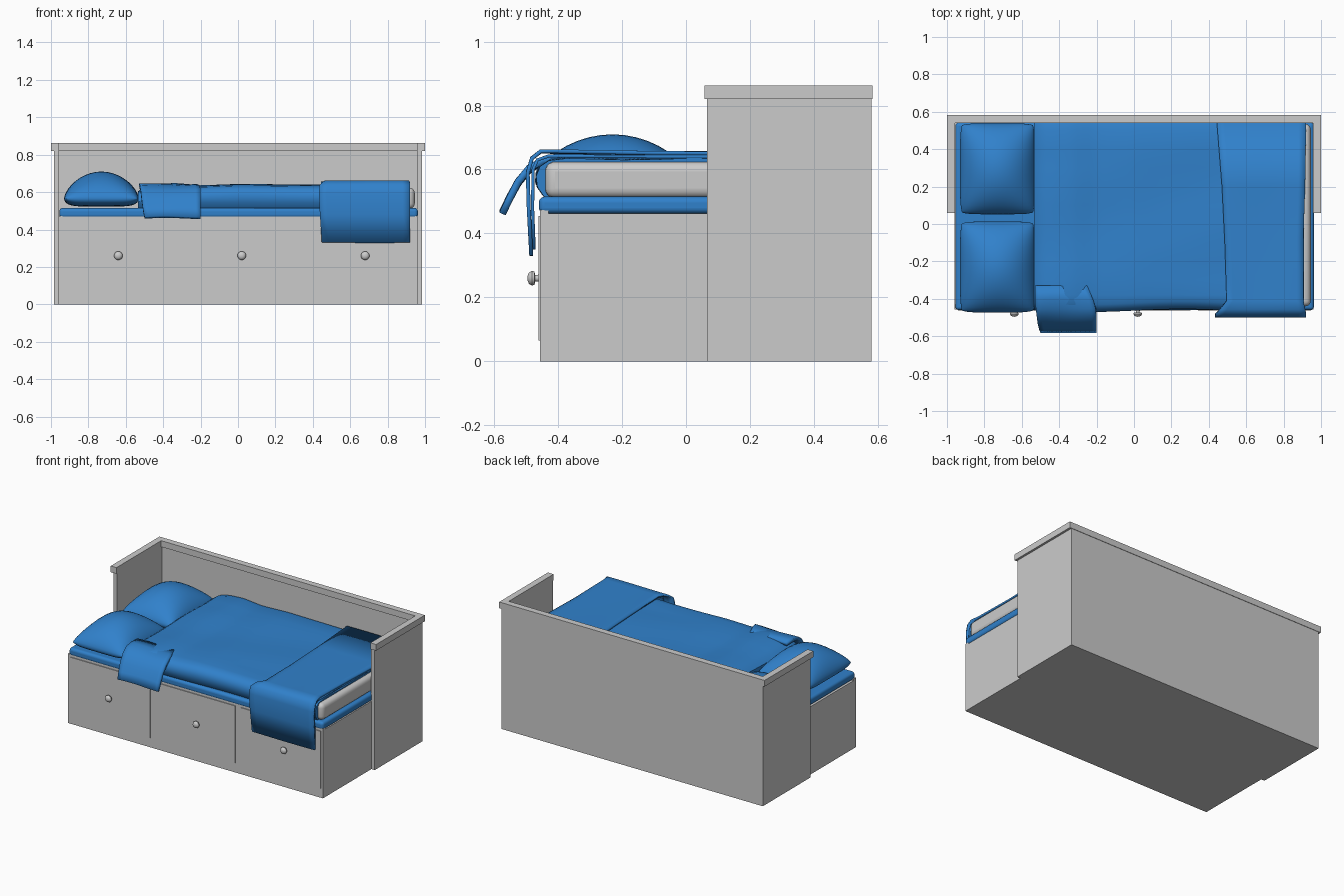
import bpy, bmesh, math

if "Cube" in bpy.data.objects:
    bpy.data.objects.remove(bpy.data.objects["Cube"])

blue = bpy.data.materials.new("blue_fabric")
blue.diffuse_color = (0.03, 0.22, 0.6, 1)
blue.use_nodes = True
blue.node_tree.nodes["Principled BSDF"].inputs["Base Color"].default_value = blue.diffuse_color


def make(name, verts, faces, mat=None):
    me = bpy.data.meshes.new(name)
    me.from_pydata(verts, [], faces)
    bm = bmesh.new()
    bm.from_mesh(me)
    bmesh.ops.remove_doubles(bm, verts=bm.verts, dist=1e-5)
    bmesh.ops.recalc_face_normals(bm, faces=bm.faces)
    bm.to_mesh(me)
    bm.free()
    ob = bpy.data.objects.new(name, me)
    bpy.context.collection.objects.link(ob)
    if mat:
        me.materials.append(mat)
    return ob


def smooth(ob, angle=40):
    bpy.ops.object.select_all(action='DESELECT')
    bpy.context.view_layer.objects.active = ob
    ob.select_set(True)
    bpy.ops.object.shade_smooth_by_angle(angle=math.radians(angle))


def box(name, x0, x1, y0, y1, z0, z1, bevel=0, mat=None):
    v = [(x, y, z) for x in (x0, x1) for y in (y0, y1) for z in (z0, z1)]
    f = [(0, 1, 3, 2), (4, 6, 7, 5), (0, 4, 5, 1), (2, 3, 7, 6), (0, 2, 6, 4), (1, 5, 7, 3)]
    ob = make(name, v, f, mat)
    if bevel:
        b = ob.modifiers.new("bevel", 'BEVEL')
        b.width, b.segments = bevel, 5
        smooth(ob)
    return ob


def grid_faces(rows, cols):
    return [(i * cols + j, i * cols + j + 1, (i + 1) * cols + j + 1, (i + 1) * cols + j)
            for i in range(rows - 1) for j in range(cols - 1)]


def lerp(pts, t):
    for (a, p), (b, q) in zip(pts, pts[1:]):
        if t <= b:
            return p + (q - p) * (t - a) / (b - a)
    return pts[-1][1]


def cloth(name, path, left, right, thick, cols=12, wave=0.0):
    # strip of fabric following a (y, z) path, with a left and right edge per point
    v = []
    for i, (y, z) in enumerate(path):
        for j in range(cols + 1):
            t = j / cols
            x = left[i] + (right[i] - left[i]) * t
            v.append((x, y, z + wave * math.sin(5 * t + i)))
    ob = make(name, v, grid_faces(len(path), cols + 1), blue)
    s = ob.modifiers.new("thickness", 'SOLIDIFY')
    s.thickness, s.offset = thick, 0
    smooth(ob, 50)
    return ob


# Base with three drawer fronts and knobs
box("base", -0.96, 0.96, -0.455, 0.56, 0, 0.462)
box("front_panel", -0.96, 0.96, -0.457, -0.43, 0, 0.473)
for i, (dx, kx) in enumerate(((-0.64, -0.64), (0.0, 0.02), (0.643, 0.68))):
    box(f"drawer_front_{i}", dx - 0.302, dx + 0.302, -0.462, -0.44, 0.065, 0.455)
    prof = [(0, 0.44), (0.012, 0.45), (0.010, 0.472), (0.021, 0.474), (0.023, 0.482),
            (0.018, 0.491), (0.009, 0.495), (0, 0.496)]
    n = 20
    v = [(kx + r * math.cos(2 * math.pi * k / n), -d, 0.26 + r * math.sin(2 * math.pi * k / n))
         for r, d in prof for k in range(n + 1)]
    smooth(make(f"knob_{i}", v, grid_faces(len(prof), n + 1)))

# Back and side panels with a top rim
box("back_panel", -0.985, 0.985, 0.55, 0.58, 0, 0.825)
box("back_rim", -1, 1, 0.54, 0.583, 0.82, 0.862)
for name, s in (("left", -1), ("right", 1)):
    xs = sorted((s * 0.957, s * 0.985))
    box(name + "_panel", *xs, 0.065, 0.58, 0, 0.825)
    xs = sorted((s * 0.957, s))
    box(name + "_rim", *xs, 0.058, 0.583, 0.82, 0.862)

# Sheeted mattress and the folded white quilt showing at the foot end
box("mattress", -0.955, 0.962, -0.46, 0.542, 0.462, 0.515, 0.018, blue)
box("quilt_lining", -0.49, 0.945, -0.44, 0.535, 0.51, 0.624, 0.03)

# Duvet: sections along x, rounded at the front, closed underneath
tops = [(-0.535, 0.6), (-0.5, 0.625), (-0.43, 0.64), (-0.33, 0.645), (-0.2, 0.632),
        (0.0, 0.64), (0.4, 0.636), (0.9, 0.634)]
verts, cols = [], 0
nx = 44
for i in range(nx + 1):
    x = -0.535 + 1.445 * i / nx
    t = lerp(tops, x)
    f = -0.463 + 0.008 * math.sin(6 * x)
    sec = [(0.54, 0.515), (0.54, t - 0.01), (0.5, t)]
    sec += [(0.5 - 0.1 * k, t + 0.004 * math.sin(4 * x + k * 1.1)) for k in range(1, 9)]
    sec += [(-0.38, t), (f + 0.04, t - 0.006), (f + 0.012, t - 0.025), (f, t - 0.055),
            (f + 0.004, 0.545), (f + 0.025, 0.515), (0.54, 0.515)]
    cols = len(sec)
    verts += [(x, y, z) for y, z in sec]
faces = grid_faces(nx + 1, cols)
faces += [tuple(range(cols - 1)), tuple(nx * cols + k for k in range(cols - 1))]
smooth(make("duvet", verts, faces, blue))

# Duvet corner spilling over the front
cloth("duvet_corner",
      [(-0.33, 0.632), (-0.4, 0.633), (-0.45, 0.625), (-0.49, 0.602), (-0.525, 0.56),
       (-0.552, 0.51), (-0.574, 0.464)],
      [-0.528, -0.528, -0.525, -0.52, -0.515, -0.508, -0.5],
      [-0.25, -0.22, -0.205, -0.2, -0.2, -0.2, -0.2], 0.022, wave=0.003)

# Folded throw across the foot end, in two layers
cloth("throw_lower",
      [(0.54, 0.64), (0.2, 0.64), (-0.1, 0.64), (-0.43, 0.642), (-0.465, 0.63), (-0.478, 0.6),
       (-0.48, 0.48), (-0.475, 0.35)],
      [0.46, 0.49, 0.5, 0.505, 0.505, 0.505, 0.507, 0.51],
      [0.92, 0.915, 0.905, 0.905, 0.908, 0.91, 0.915, 0.915], 0.01)
cloth("throw_upper",
      [(0.54, 0.65), (0.2, 0.65), (-0.1, 0.651), (-0.41, 0.656), (-0.455, 0.656), (-0.482, 0.635),
       (-0.495, 0.59), (-0.492, 0.48), (-0.484, 0.33)],
      [0.443, 0.47, 0.485, 0.495, 0.46, 0.435, 0.432, 0.438, 0.448],
      [0.92, 0.915, 0.905, 0.905, 0.915, 0.92, 0.92, 0.92, 0.92], 0.012, wave=0.001)


# Pillows
def pillow(name, cx, cy, rx, ry):
    n = 20
    v, f = [], []
    for side in (1, -1):
        base = len(v)
        for i in range(n + 1):
            for j in range(n + 1):
                u = math.sin(math.pi / 2 * (2 * i / n - 1))
                w = math.sin(math.pi / 2 * (2 * j / n - 1))
                e = max(0, (1 - u ** 6) * (1 - w ** 6)) ** 0.5
                dome = (1 - u * u) * (1 - w * w)
                z = 0.565 + (0.045 * e + 0.1 * dome if side > 0 else -0.042 * e)
                v.append((cx + rx * u * (1 - 0.05 * w ** 6), cy + ry * w * (1 - 0.04 * u ** 6), z))
        f += [tuple(base + k for k in q) for q in grid_faces(n + 1, n + 1)]
    smooth(make(name, v, f, blue), 80)


pillow("front_pillow", -0.73, -0.23, 0.2, 0.243)
pillow("back_pillow", -0.73, 0.295, 0.2, 0.243)
